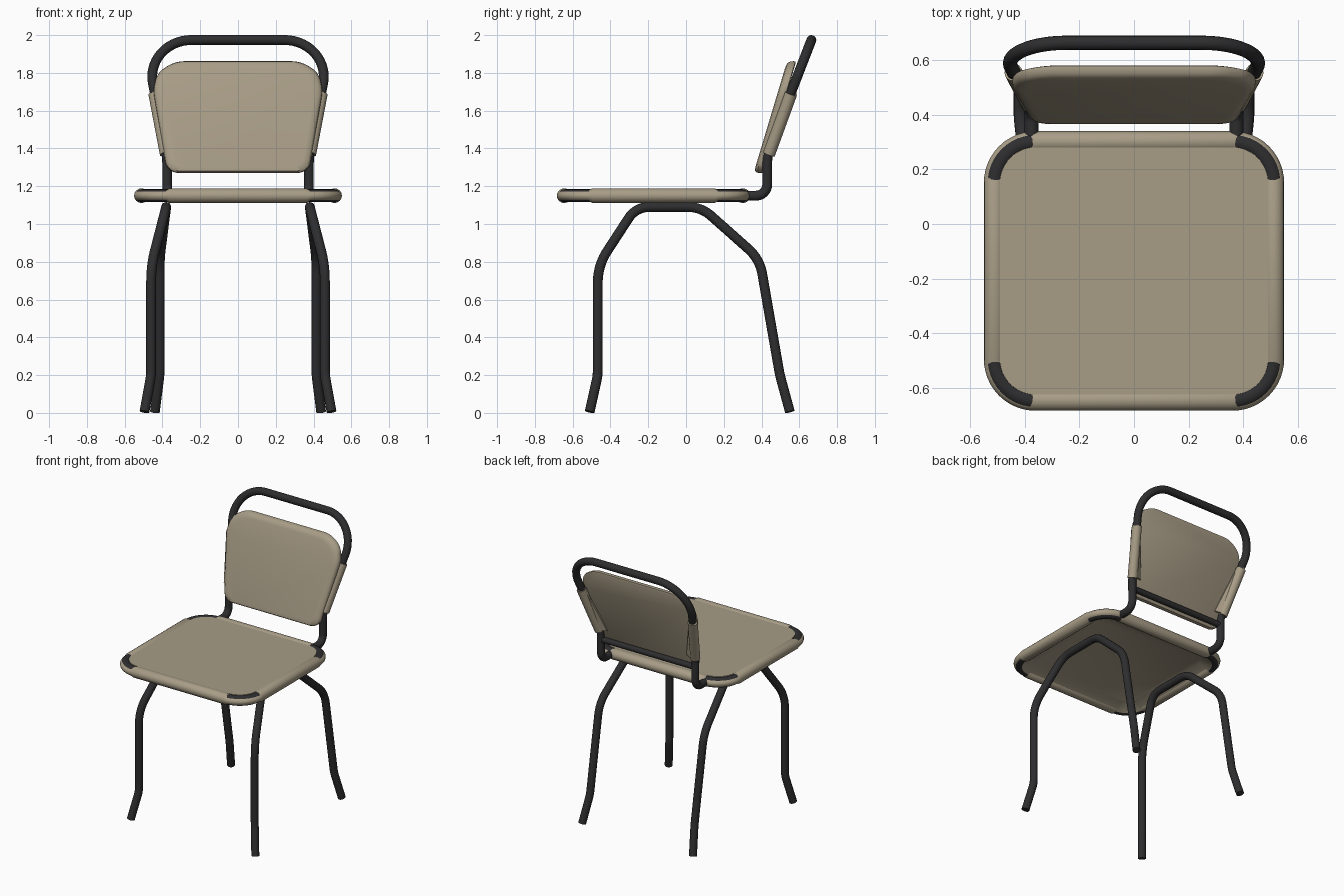
import bpy, bmesh, math
from mathutils import Vector

if "Cube" in bpy.data.objects:
    bpy.data.objects.remove(bpy.data.objects["Cube"])


def material(name, col):
    m = bpy.data.materials.new(name)
    m.diffuse_color = (*col, 1)
    m.use_nodes = True
    m.node_tree.nodes["Principled BSDF"].inputs["Base Color"].default_value = m.diffuse_color
    return m


FABRIC = material("tan fabric", (0.39, 0.335, 0.24))
METAL = material("black metal", (0.027, 0.027, 0.029))


def add(name, me, mat):
    me.materials.clear()
    me.materials.append(mat)
    me.shade_smooth()
    me.set_sharp_from_angle(angle=math.radians(40))
    ob = bpy.data.objects.new(name, me)
    bpy.context.collection.objects.link(ob)
    return ob


def fillet(pts, trims, closed=False, n=10):
    """Round every corner with an arc that starts `trim` away from it."""
    pts = [Vector(p) for p in pts]
    out = []
    for i, c in enumerate(pts):
        t = trims[i]
        if t == 0 or (not closed and i in (0, len(pts) - 1)):
            out.append(c)
            continue
        d0 = (pts[i - 1] - c).normalized()
        d1 = (pts[(i + 1) % len(pts)] - c).normalized()
        a, b = c + d0 * t, c + d1 * t
        w = math.cos((math.pi - d0.angle(d1)) / 2)
        for k in range(n + 1):
            s = k / n
            e0, e1, e2 = (1 - s) ** 2, 2 * w * s * (1 - s), s * s
            out.append((a * e0 + c * e1 + b * e2) / (e0 + e1 + e2))
    return out


def tube(name, path, r, mat, closed=False):
    cu = bpy.data.curves.new(name, 'CURVE')
    cu.dimensions = '3D'
    cu.bevel_depth = r
    cu.bevel_resolution = 6
    cu.use_fill_caps = True
    sp = cu.splines.new('POLY')
    sp.points.add(len(path) - 1)
    for p, q in zip(sp.points, path):
        p.co = (*q, 1)
    sp.use_cyclic_u = closed
    tmp = bpy.data.objects.new("tmp", cu)
    bpy.context.collection.objects.link(tmp)
    dg = bpy.context.evaluated_depsgraph_get()
    me = bpy.data.meshes.new_from_object(tmp.evaluated_get(dg))
    bpy.data.objects.remove(tmp)
    return add(name, me, mat)


def loft(name, loops, mat):
    bm = bmesh.new()
    rings = [[bm.verts.new(p) for p in lp] for lp in loops]
    n = len(rings[0])
    for a, b in zip(rings, rings[1:]):
        for i in range(n):
            j = (i + 1) % n
            bm.faces.new((a[i], a[j], b[j], b[i]))
    bm.faces.new(rings[0])
    bm.faces.new(rings[-1])
    bmesh.ops.recalc_face_normals(bm, faces=bm.faces)
    me = bpy.data.meshes.new(name)
    bm.to_mesh(me)
    bm.free()
    return add(name, me, mat)


# Seat: steel ring, fabric sleeve around it, stretched sheet
HX, Y0, Y1, RC, SZ = 0.511, -0.645, 0.301, 0.15, 1.15


def seat_loop(inset, z):
    x, a, b = HX - inset, Y0 + inset, Y1 - inset
    return fillet([(x, a, z), (x, b, z), (-x, b, z), (-x, a, z)],
                  [RC - inset] * 4, True, 12)


tube("seat_frame", seat_loop(0, SZ), 0.034, METAL, True)
sleeve = tube("seat_fabric_edge", seat_loop(0, SZ), 0.039, FABRIC, True)
for v in sleeve.data.vertices:      # flatter at corners so the steel shows
    in_y = v.co.y < Y0 + RC - 0.004 or v.co.y > Y1 - RC + 0.004
    if abs(v.co.x) > HX - RC + 0.004 and in_y:
        v.co.z = SZ + (v.co.z - SZ) * 0.77
loft("seat_sheet", [seat_loop(0.09, 1.16), seat_loop(0.015, 1.12),
                    seat_loop(0.02, 1.182)], FABRIC)

# Legs: one bent tube per side, front foot to rear foot
leg = [(0.495, -0.51, 0.006), (0.46, -0.467, 0.2), (0.46, -0.467, 0.78),
       (0.38, -0.265, 1.09), (0.38, 0.08, 1.09), (0.415, 0.39, 0.815),
       (0.415, 0.497, 0.2), (0.44, 0.55, 0.006)]
for s, side in ((1, "right"), (-1, "left")):
    path = fillet([(s * x, y, z) for x, y, z in leg],
                  [0, 0.03, 0.09, 0.07, 0.07, 0.08, 0.03, 0])
    tube(side + "_legs", path, 0.026, METAL)

# Back frame: mirrored hoop with a lower crossbar
half = [(0.375, 0.27, SZ), (0.375, 0.43, SZ), (0.375, 0.43, 1.37),
        (0.497, 0.664, 1.974)]
hoop = half + [(-x, y, z) for x, y, z in reversed(half)]
hoop_trim = [0, 0.06, 0.05, 0.25]
tube("back_frame", fillet(hoop, hoop_trim + hoop_trim[::-1], n=14), 0.026, METAL)
tube("back_crossbar", [(-0.375, 0.43, 1.3), (0.375, 0.43, 1.3)], 0.02, METAL)

# Backrest panel: rounded outline, cushioned front, flat back
edge = [(0.375, 1.27), (0.45, 1.71), (0.425, 1.805), (0.33, 1.862)]
trim = [0.06, 0.04, 0.045, 0.05]
outline = fillet([(x, z, 0) for x, z in edge] +
                 [(-x, z, 0) for x, z in reversed(edge)],
                 trim + trim[::-1], True, 6)


def panel_loop(scale, depth):
    out = []
    for p in outline:
        z = 1.565 + (p.y - 1.565) * scale
        out.append((p.x * scale, 0.358 + 0.3 * (z - 1.27) + depth, z))
    return out


loft("backrest_panel", [panel_loop(s, d) for s, d in
     ((0.97, 0.048), (0.995, 0.044), (1, 0.034), (0.992, 0.016),
      (0.965, 0.005), (0.9, 0))], FABRIC)

# Backrest sleeves around the uprights, with a flap on the rear
for s, side in ((1, "right"), (-1, "left")):
    a, b = Vector((s * 0.381, 0.439, 1.37)), Vector((s * 0.442, 0.556, 1.69))
    tube(side + "_back_sleeve", [a, b], 0.033, FABRIC)
    flap = [(0.385, 0.472, 1.37), (0.45, 0.588, 1.69),
            (0.415, 0.56, 1.70), (0.315, 0.445, 1.38)]
    loft(side + "_back_flap", [[(s * x, y - d, z) for x, y, z in flap]
                               for d in (0, 0.012)], FABRIC)
